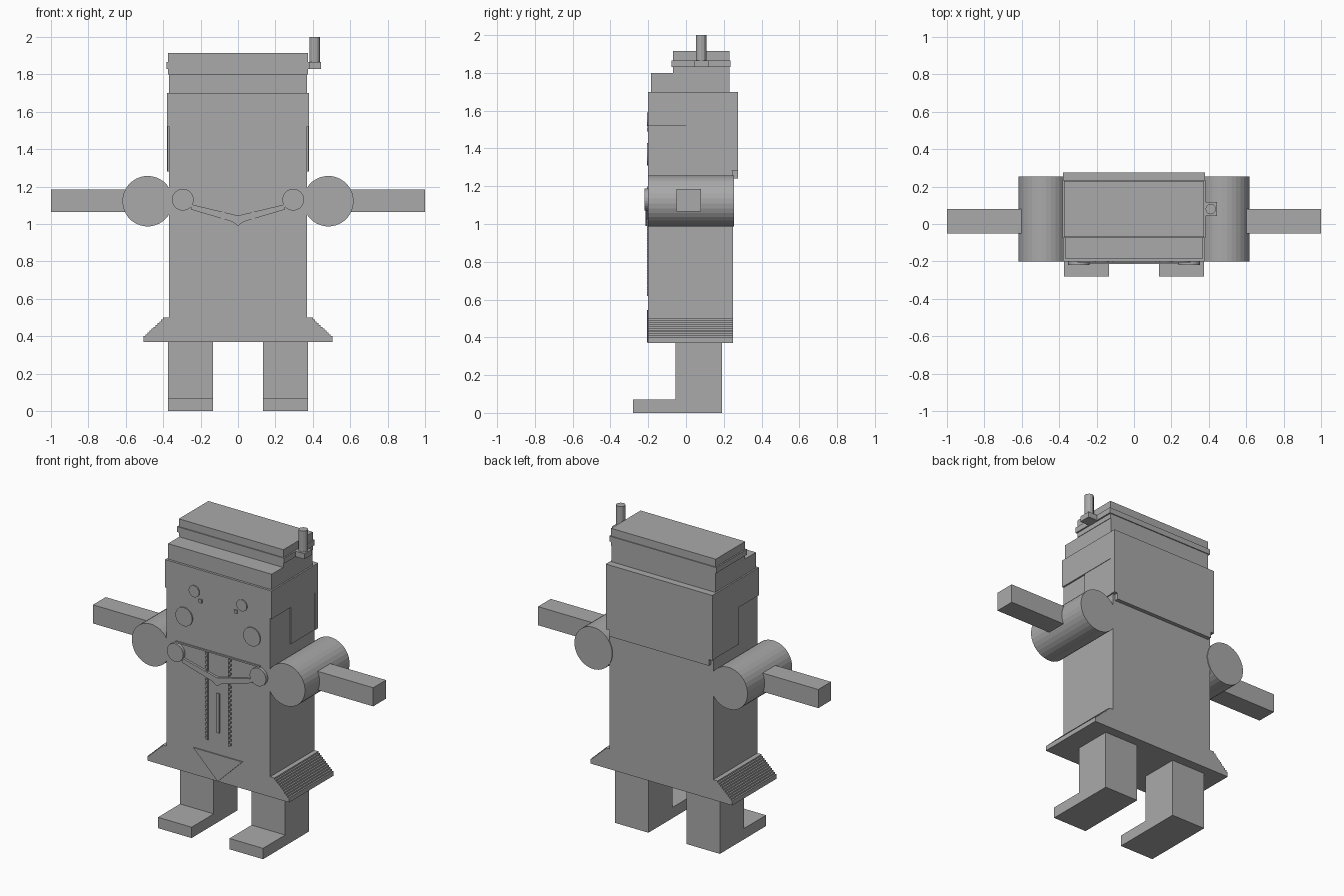
import bpy, bmesh, math

if "Cube" in bpy.data.objects:
    bpy.data.objects.remove(bpy.data.objects["Cube"])

GREY = (0.4, 0.4, 0.4, 1)
grey = bpy.data.materials.new("plain grey")
grey.use_nodes = True
grey.diffuse_color = GREY
grey.node_tree.nodes["Principled BSDF"].inputs["Base Color"].default_value = GREY


def prism(name, points, y0, y1):
    """Extrude an outline in x, z from y0 to y1."""
    bm = bmesh.new()
    face = bm.faces.new([bm.verts.new((x, y0, z)) for x, z in points])
    moved = bmesh.ops.extrude_face_region(bm, geom=[face])["geom"]
    bmesh.ops.translate(bm, vec=(0, y1 - y0, 0),
                        verts=[v for v in moved if isinstance(v, bmesh.types.BMVert)])
    bmesh.ops.recalc_face_normals(bm, faces=bm.faces)
    mesh = bpy.data.meshes.new(name)
    bm.to_mesh(mesh)
    bm.free()
    mesh.materials.append(grey)
    obj = bpy.data.objects.new(name, mesh)
    bpy.context.collection.objects.link(obj)
    return obj


def box(name, x, y, z):
    (x0, x1), (z0, z1) = x, z
    return prism(name, [(x0, z0), (x1, z0), (x1, z1), (x0, z1)], *y)


def disc(name, x, z, r, y0, y1, n=24):
    ring = [2 * math.pi * (i + 0.5) / n for i in range(n)]
    return prism(name, [(x + r * math.cos(a), z + r * math.sin(a)) for a in ring], y0, y1)


def span(side, a, b):
    return tuple(sorted((side * a, side * b)))


FRONT, BACK = -0.2, 0.25
DEPTH = (FRONT, BACK)
PLATE = (FRONT - 0.007, FRONT + 0.01)

# Body and head
box("torso", (-0.37, 0.37), DEPTH, (0.37, 1.25))
box("head", (-0.37, 0.37), DEPTH, (1.25, 1.7))

# Hair at the back
box("back_hair", (-0.38, 0.38), (0.24, 0.275), (1.28, 1.7))
box("back_hair_hem", (-0.355, 0.355), (0.24, 0.275), (1.24, 1.28))

# Hat with a band
box("hat_brim", (-0.37, 0.37), (-0.185, 0.23), (1.7, 1.8))
box("hat_crown", (-0.373, 0.373), (-0.07, 0.23), (1.8, 1.915))
box("hat_band", (-0.382, 0.382), (-0.076, 0.236), (1.83, 1.865))

# Upright rod on the left of the hat
box("rod_base", (0.37, 0.445), (0.042, 0.118), (1.83, 1.865))
bpy.ops.mesh.primitive_cylinder_add(vertices=12, radius=0.028, depth=0.15,
                                    location=(0.41, 0.08, 1.925))
rod = bpy.context.object
rod.name = "rod"
rod.data.materials.append(grey)

for side, label in ((1, "left"), (-1, "right")):
    # Side hair, longer towards the back
    box(label + "_side_hair", span(side, 0.36, 0.38), DEPTH, (1.52, 1.7))
    box(label + "_sideburn", span(side, 0.36, 0.377), (0.0, BACK), (1.28, 1.52))

    # Arms
    disc(label + "_shoulder", side * 0.483, 1.122, 0.135, FRONT, 0.255, 32)
    box(label + "_arm", span(side, 0.55, 1.0), (-0.05, 0.08), (1.065, 1.185))

    # Legs and feet
    box(label + "_leg", span(side, 0.135, 0.375), (-0.055, 0.19), (0.07, 0.37))
    box(label + "_foot", span(side, 0.135, 0.375), (-0.28, 0.19), (0, 0.07))

    # Stepped coat flare
    steps = 11
    outline = [(0.36, 0.5)]
    for i in range(steps):
        x = 0.4 + 0.105 * i / (steps - 1)
        outline += [(x, 0.5 - 0.11 * i / steps), (x, 0.5 - 0.11 * (i + 1) / steps)]
    outline += [(0.505, 0.37), (0.36, 0.37)]
    prism(label + "_coat_flare", [(side * x, z) for x, z in outline], *DEPTH)

    # Face
    disc(label + "_eye", side * 0.17, 1.553, 0.037, *PLATE)
    box(label + "_freckle", span(side, 0.115, 0.137), PLATE, (1.49, 1.512))
    disc(label + "_cheek", side * 0.242, 1.37, 0.06, *PLATE)

    # Clasp and chain half
    disc(label + "_clasp", side * 0.295, 1.13, 0.058, FRONT - 0.02, FRONT + 0.01)
    chain = [(0.25, 1.105), (0.0, 1.045), (0.0, 0.99), (0.03, 1.012), (0.25, 1.077)]
    prism(label + "_chain", [(side * x, z) for x, z in chain], FRONT - 0.015, FRONT + 0.01)

    # Toothed coat edging
    box(label + "_edging", span(side, 0.072, 0.08), PLATE, (0.62, 1.19))
    for i in range(20):
        z = 0.625 + i * 0.0285
        box(f"{label}_edging_tooth_{i}", span(side, 0.08, 0.092), PLATE, (z, z + 0.014))

# Front details
box("collar_line", (-0.3, 0.3), PLATE, (1.188, 1.198))
box("shirt_placket", (-0.01, 0.01), PLATE, (0.685, 0.94))
prism("apron_point", [(-0.175, 0.545), (0.175, 0.545), (0.0, 0.372)], *PLATE)
